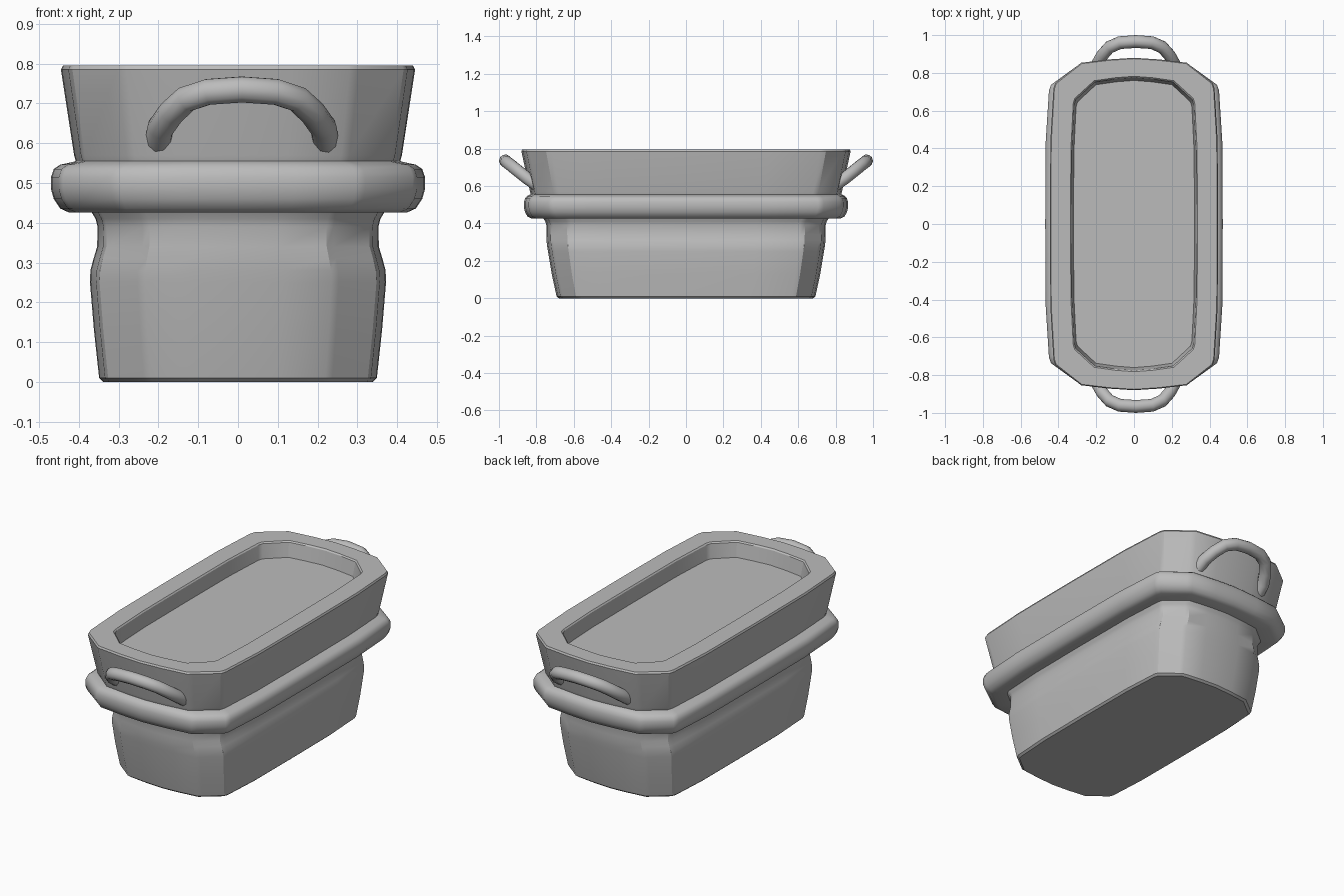
import bpy, bmesh, math

if "Cube" in bpy.data.objects:
    bpy.data.objects.remove(bpy.data.objects["Cube"])

stone = bpy.data.materials.new("grey")
stone.diffuse_color = (0.5, 0.5, 0.5, 1)
stone.use_nodes = True
stone.node_tree.nodes["Principled BSDF"].inputs["Base Color"].default_value = stone.diffuse_color

# Unit cross-section, one quadrant (softened chamfer corners, slightly bowed sides)
QUAD = [(1.0, 0.0), (0.995, 0.5), (0.958, 0.815), (0.935, 0.85),
        (0.68, 0.95), (0.63, 0.97), (0.3, 0.99), (0.0, 1.0)]
RIGHT = QUAD + [(-x, y) for x, y in QUAD[-2::-1]]
SECTION = RIGHT + [(x, -y) for x, y in RIGHT[-2:0:-1]]


def finish(ob, angle):
    ob.data.materials.clear()
    ob.data.materials.append(stone)
    bpy.ops.object.select_all(action='DESELECT')
    ob.select_set(True)
    bpy.context.view_layer.objects.active = ob
    bpy.ops.object.shade_smooth_by_angle(angle=math.radians(angle))


def loft(name, rows, closed=False, angle=32):
    """Stack the section at (half width, half length, z) rows."""
    bm = bmesh.new()
    rings = [[bm.verts.new((x * sx, y * sy, z)) for x, y in SECTION]
             for sx, sy, z in rows]
    n = len(SECTION)
    pairs = list(zip(rings, rings[1:]))
    if closed:
        pairs.append((rings[-1], rings[0]))
    for a, b in pairs:
        for i in range(n):
            j = (i + 1) % n
            bm.faces.new((a[i], a[j], b[j], b[i]))
    if not closed:
        bm.faces.new(rings[0][::-1])
        bm.faces.new(rings[-1])
    bmesh.ops.recalc_face_normals(bm, faces=bm.faces)
    me = bpy.data.meshes.new(name)
    bm.to_mesh(me)
    bm.free()
    ob = bpy.data.objects.new(name, me)
    bpy.context.collection.objects.link(ob)
    finish(ob, angle)


# Trough: lower body, neck, flared rim, shallow recess with floor
loft("trough", [
    (0.338, 0.68, 0.0), (0.349, 0.692, 0.01), (0.362, 0.718, 0.13),
    (0.372, 0.738, 0.25), (0.371, 0.743, 0.28), (0.363, 0.746, 0.31),
    (0.354, 0.747, 0.34), (0.353, 0.747, 0.39), (0.358, 0.752, 0.41),
    (0.37, 0.765, 0.43), (0.405, 0.828, 0.545), (0.412, 0.834, 0.57),
    (0.445, 0.88, 0.785), (0.44, 0.875, 0.795),
    (0.336, 0.782, 0.795), (0.33, 0.775, 0.788), (0.32, 0.76, 0.71)])

# Rounded band around the middle
loft("band", [
    (0.34, 0.73, 0.426), (0.425, 0.825, 0.426), (0.447, 0.847, 0.436),
    (0.463, 0.86, 0.46), (0.47, 0.867, 0.485), (0.47, 0.867, 0.515),
    (0.463, 0.86, 0.535), (0.447, 0.85, 0.546), (0.415, 0.838, 0.553),
    (0.39, 0.81, 0.56)], closed=True, angle=40)

# Tilted loop handles at both ends
HALF = [(0.21, 0.79, 0.60), (0.205, 0.845, 0.638), (0.178, 0.893, 0.676),
        (0.14, 0.936, 0.711), (0.085, 0.96, 0.729), (0.0, 0.966, 0.735)]
PATH = HALF + [(-x, y, z) for x, y, z in HALF[-2::-1]]
for name, side in (("front_handle", -1), ("back_handle", 1)):
    cu = bpy.data.curves.new(name, 'CURVE')
    cu.dimensions = '3D'
    cu.bevel_depth = 0.034
    cu.bevel_resolution = 3
    cu.use_fill_caps = True
    sp = cu.splines.new('POLY')
    sp.points.add(len(PATH) - 1)
    for p, (x, y, z) in zip(sp.points, PATH):
        p.co = (x + 0.01, side * y, z, 1)
    ob = bpy.data.objects.new(name, cu)
    bpy.context.collection.objects.link(ob)
    bpy.ops.object.select_all(action='DESELECT')
    ob.select_set(True)
    bpy.context.view_layer.objects.active = ob
    bpy.ops.object.convert(target='MESH')
    finish(bpy.context.object, 40)
